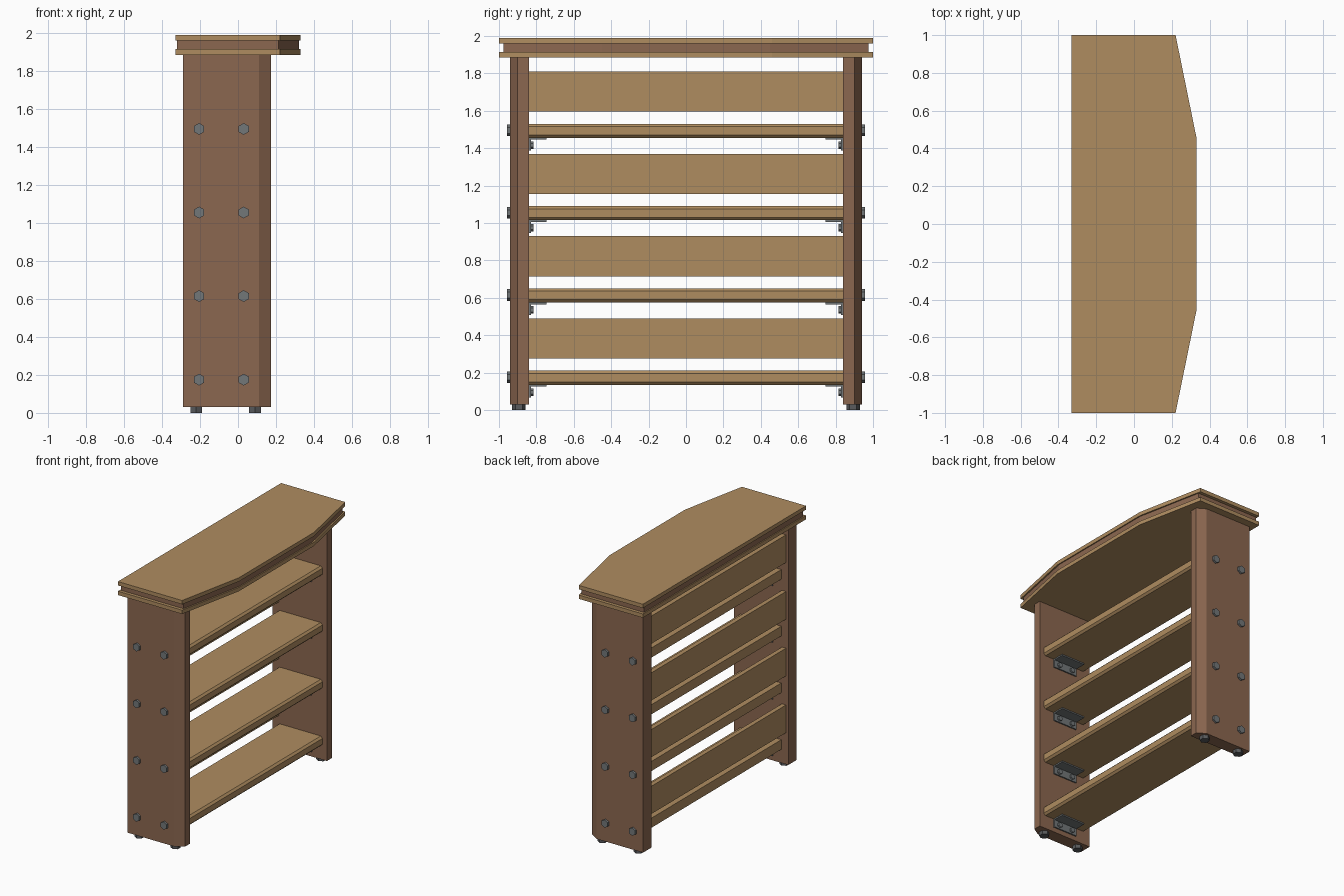
import bpy, bmesh
from math import pi, cos, sin
from mathutils import Matrix, Vector

if "Cube" in bpy.data.objects:
    bpy.data.objects.remove(bpy.data.objects["Cube"])


def material(name, rgb):
    m = bpy.data.materials.new(name)
    m.diffuse_color = (*rgb, 1)
    m.use_nodes = True
    m.node_tree.nodes["Principled BSDF"].inputs["Base Color"].default_value = m.diffuse_color
    return m


TAN = material("light_wood", (0.43, 0.265, 0.117))
BROWN = material("dark_wood", (0.26, 0.136, 0.08))
METAL = material("metal", (0.17, 0.185, 0.19))
DARK = material("dark_metal", (0.10, 0.105, 0.11))


def prism(name, profile, offset, mat):
    """Extrude a closed 3D profile by an offset vector."""
    bm = bmesh.new()
    face = bm.faces.new([bm.verts.new(p) for p in profile])
    ext = bmesh.ops.extrude_face_region(bm, geom=[face])
    verts = [g for g in ext["geom"] if isinstance(g, bmesh.types.BMVert)]
    bmesh.ops.translate(bm, verts=verts, vec=Vector(offset))
    bmesh.ops.recalc_face_normals(bm, faces=bm.faces)
    me = bpy.data.meshes.new(name)
    bm.to_mesh(me)
    bm.free()
    me.materials.append(mat)
    ob = bpy.data.objects.new(name, me)
    bpy.context.collection.objects.link(ob)
    return ob


def box(name, x0, x1, y0, y1, z0, z1, mat):
    return prism(name, [(x0, y0, z0), (x1, y0, z0), (x1, y1, z0), (x0, y1, z0)],
                 (0, 0, z1 - z0), mat)


def hex_y(name, x, y, z, r, depth, mat):
    """Hexagonal bolt head lying along y, points up and down."""
    ring = [(x + r * sin(i * pi / 3), y, z + r * cos(i * pi / 3)) for i in range(6)]
    return prism(name, ring, (0, depth, 0), mat)


# Layered top: two light boards with a slightly smaller dark board between
TOP = [(-0.33, -1), (0.22, -1), (0.33, -0.46), (0.33, 0.46), (0.22, 1), (-0.33, 1)]
for name, z0, z1, s, mat in (("top_board", 1.96, 1.99, 1, TAN),
                             ("top_core", 1.915, 1.96, 0.975, BROWN),
                             ("top_underboard", 1.885, 1.915, 1, TAN)):
    prism(name, [(x * s, y * s, z0) for x, y in TOP], (0, 0, z1 - z0), mat)

LEVELS = [0.21 + 0.44 * i for i in range(4)]

# Side panels with a chamfered outer corner, plus feet, bolts and brackets
for side, s in (("near", -1), ("far", 1)):
    panel = [(-0.29, 0.84), (0.175, 0.84), (0.175, 0.90), (0.11, 0.94), (-0.29, 0.94)]
    prism(f"side_panel_{side}", [(x, s * y, 0.03) for x, y in panel], (0, 0, 1.855), BROWN)

    for x in (-0.22, 0.09):
        ring = [(x + 0.036 * sin(i * pi / 3), s * 0.893 + 0.036 * cos(i * pi / 3), 0)
                for i in range(6)]
        prism(f"foot_{side}", ring, (0, 0, 0.03), DARK)

    for top in LEVELS:
        for x in (-0.205, 0.03):
            hex_y(f"outer_bolt_{side}", x, s * 0.94, top - 0.035, 0.031, s * 0.016, METAL)
        # L-shaped bracket under the shelf
        z = top - 0.075
        ell = [(0.84, 0), (0.745, 0), (0.745, -0.01), (0.83, -0.01), (0.83, -0.068),
               (0.84, -0.068)]
        prism(f"bracket_{side}", [(-0.16, s * y, z + h) for y, h in ell], (0.205, 0, 0), METAL)
        for x in (-0.115, 0.0):
            hex_y(f"bracket_bolt_{side}", x, s * 0.83, z - 0.04, 0.02, -s * 0.014, METAL)

# Shelves with bevelled front edges, and a back board above each
for top in LEVELS:
    b, x0, x1, z0 = 0.015, -0.23, 0.137, top - 0.075
    section = [(x0, z0), (x1 - b, z0), (x1, z0 + b), (x1, top - b), (x1 - b, top), (x0, top)]
    prism("shelf", [(x, -0.843, z) for x, z in section], (0, 1.686, 0), TAN)
    box("back_board", -0.27, -0.235, -0.843, 0.843, top + 0.065, top + 0.28, TAN)
